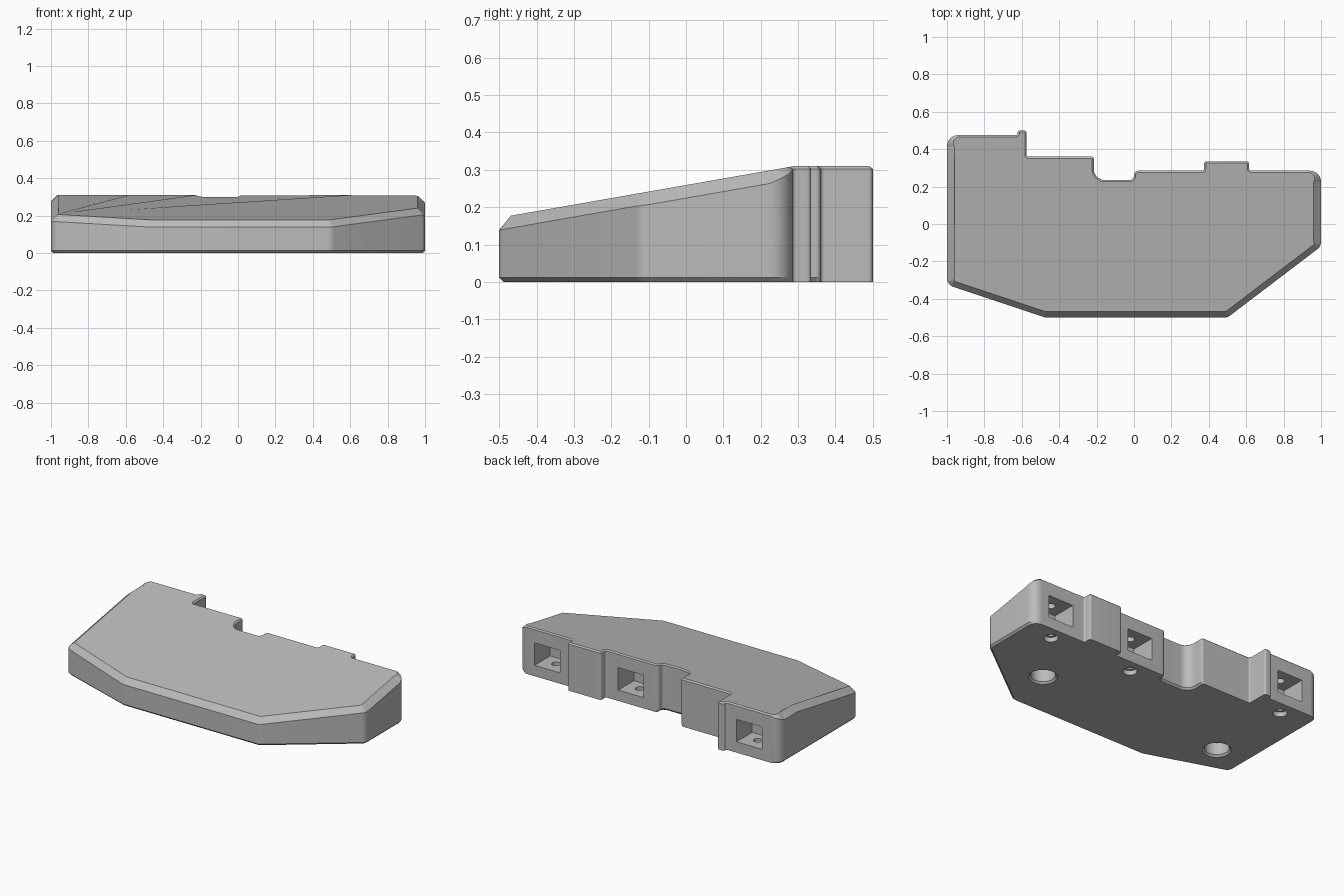
import bpy, bmesh, math
from mathutils import Vector, Matrix

cube = bpy.data.objects.get("Cube")
if cube:
    bpy.data.objects.remove(cube, do_unlink=True)

HEIGHT = 0.31
BREAK_Y, SLOPE = 0.29, 0.175

grey = bpy.data.materials.new("mid grey")
grey.use_nodes = True
colour = (0.5, 0.5, 0.5, 1)
grey.diffuse_color = colour
grey.node_tree.nodes["Principled BSDF"].inputs["Base Color"].default_value = colour

# Edge styles: top chamfer inset, top chamfer drop, base chamfer inset
SIDE = Vector((0.04, 0.035, 0.012))
FRONT = Vector((0.031, 0.033, 0.012))
BACK = Vector((0.009, 0.008, 0))
GROOVE = Vector((0.009, 0.008, 0.01))

# Outline corners, counterclockwise: x, y, fillet radius, style of next edge
outline = [
    (-1, 0.475, 0.06, SIDE), (-1, -0.325, 0.05, FRONT),
    (-0.475, -0.5, 0.05, FRONT), (0.5, -0.5, 0.05, FRONT),
    (1, -0.12, 0.05, SIDE), (1, 0.285, 0.06, BACK),
    (0.615, 0.285, 0.01, BACK), (0.615, 0.335, 0.012, BACK),
    (0.375, 0.335, 0.012, BACK), (0.375, 0.285, 0.01, BACK),
    (0, 0.285, 0.024, GROOVE), (0, 0.235, 0.024, GROOVE),
    (-0.215, 0.235, 0.06, GROOVE), (-0.215, 0.36, 0.012, BACK),
    (-0.575, 0.36, 0.01, BACK), (-0.575, 0.5, 0.012, BACK),
    (-0.622, 0.5, 0.012, BACK), (-0.622, 0.475, 0.01, BACK),
]


def fillet_outline(corners):
    """Round every corner; return points with blended edge styles."""
    pts = []
    for i, (x, y, r, style) in enumerate(corners):
        before, after = corners[i - 1], corners[(i + 1) % len(corners)]
        c = Vector((x, y))
        d1 = (Vector(before[:2]) - c).normalized()
        d2 = (Vector(after[:2]) - c).normalized()
        half = d1.angle(d2) / 2
        centre = c + (d1 + d2).normalized() * r / math.sin(half)
        spoke = c + d1 * r / math.tan(half) - centre
        sweep = math.pi - 2 * half
        if d1.x * d2.y - d1.y * d2.x > 0:
            sweep = -sweep
        steps = max(2, math.ceil(abs(sweep) / math.radians(8)))
        for k in range(steps + 1):
            t = k / steps
            p = centre + Matrix.Rotation(sweep * t, 2) @ spoke
            pts.append((p, before[3].lerp(style, t)))
    return pts


def inset_points(pts, index):
    """Move each point inward by one entry of its edge style."""
    result = []
    for i, (p, style) in enumerate(pts):
        e1 = (p - pts[i - 1][0]).normalized()
        e2 = (pts[(i + 1) % len(pts)][0] - p).normalized()
        n1, n2 = Vector((-e1.y, e1.x)), Vector((-e2.y, e2.x))
        result.append(p + (n1 + n2) / (1 + n1.dot(n2)) * style[index])
    return result


# Body: four stacked rings, then the top is tilted forward of the break line
pts = fillet_outline(outline)
bm = bmesh.new()
levels = [
    [(*p, 0) for p in inset_points(pts, 2)],
    [(*p, 0.012) for p, s in pts],
    [(*p, HEIGHT - s[1]) for p, s in pts],
    [(*p, HEIGHT) for p in inset_points(pts, 0)],
]
rings = [[bm.verts.new(co) for co in level] for level in levels]
for low, high in zip(rings, rings[1:]):
    for i in range(len(low)):
        bm.faces.new((low[i - 1], low[i], high[i], high[i - 1]))
bm.faces.new(rings[-1])
bm.faces.new(rings[0][::-1])
bmesh.ops.bisect_plane(bm, geom=bm.verts[:] + bm.edges[:] + bm.faces[:], dist=1e-5,
                       plane_co=(0, BREAK_Y, 0), plane_no=(0, 1, 0))
for v in bm.verts:
    if v.co.z > 0.1:
        v.co.z -= max(0, BREAK_Y - v.co.y) * SLOPE
bmesh.ops.recalc_face_normals(bm, faces=bm.faces[:])
mesh = bpy.data.meshes.new("wedge_body")
bm.to_mesh(mesh)
bm.free()
mesh.materials.append(grey)
body = bpy.data.objects.new("wedge_body", mesh)
bpy.context.collection.objects.link(body)


def cut(name):
    """Subtract the active object from the body and remove it."""
    cutter = bpy.context.object
    cutter.name = name
    cutter.hide_render = True
    cutter.data.materials.append(grey)
    mod = body.modifiers.new(name, "BOOLEAN")
    mod.operation, mod.solver, mod.object = "DIFFERENCE", "EXACT", cutter
    bpy.context.view_layer.objects.active = body
    bpy.ops.object.modifier_apply(modifier=name)
    bpy.data.objects.remove(cutter, do_unlink=True)


def cut_box(name, lo, hi):
    lo, hi = Vector(lo), Vector(hi)
    bpy.ops.mesh.primitive_cube_add(size=1, location=(lo + hi) / 2)
    ob = bpy.context.object
    for v in ob.data.vertices:
        v.co = v.co * (hi - lo)
    cut(name)


def cut_hole(name, x, y, z0, z1, r0, r1):
    bpy.ops.mesh.primitive_cone_add(vertices=48, radius1=r0, radius2=r1, depth=z1 - z0,
                                    location=(x, y, (z0 + z1) / 2))
    cut(name)


# Back pockets, each with a screw hole and a counterbore from below
for x, back in ((0.795, 0.285), (0.195, 0.285), (-0.785, 0.475)):
    y = back - 0.09
    cut_box("pocket", (x - 0.091, back - 0.16, 0.07), (x + 0.091, back + 0.05, 0.215))
    cut_hole("screw_hole", x, y, -0.05, 0.25, 0.026, 0.026)
    cut_hole("counterbore", x, y, -0.05, 0.03, 0.042, 0.042)

# Large blind holes under the body with chamfered rims
for x in (0.54, -0.78):
    cut_hole("foot_hole", x, -0.18, -0.05, 0.09, 0.073, 0.073)
    cut_hole("foot_rim", x, -0.18, -0.012, 0.012, 0.097, 0.073)

# Smooth the fillets and keep the folds crisp
bpy.ops.object.select_all(action="DESELECT")
body.select_set(True)
bpy.context.view_layer.objects.active = body
bpy.ops.object.shade_smooth_by_angle(angle=math.radians(9))
